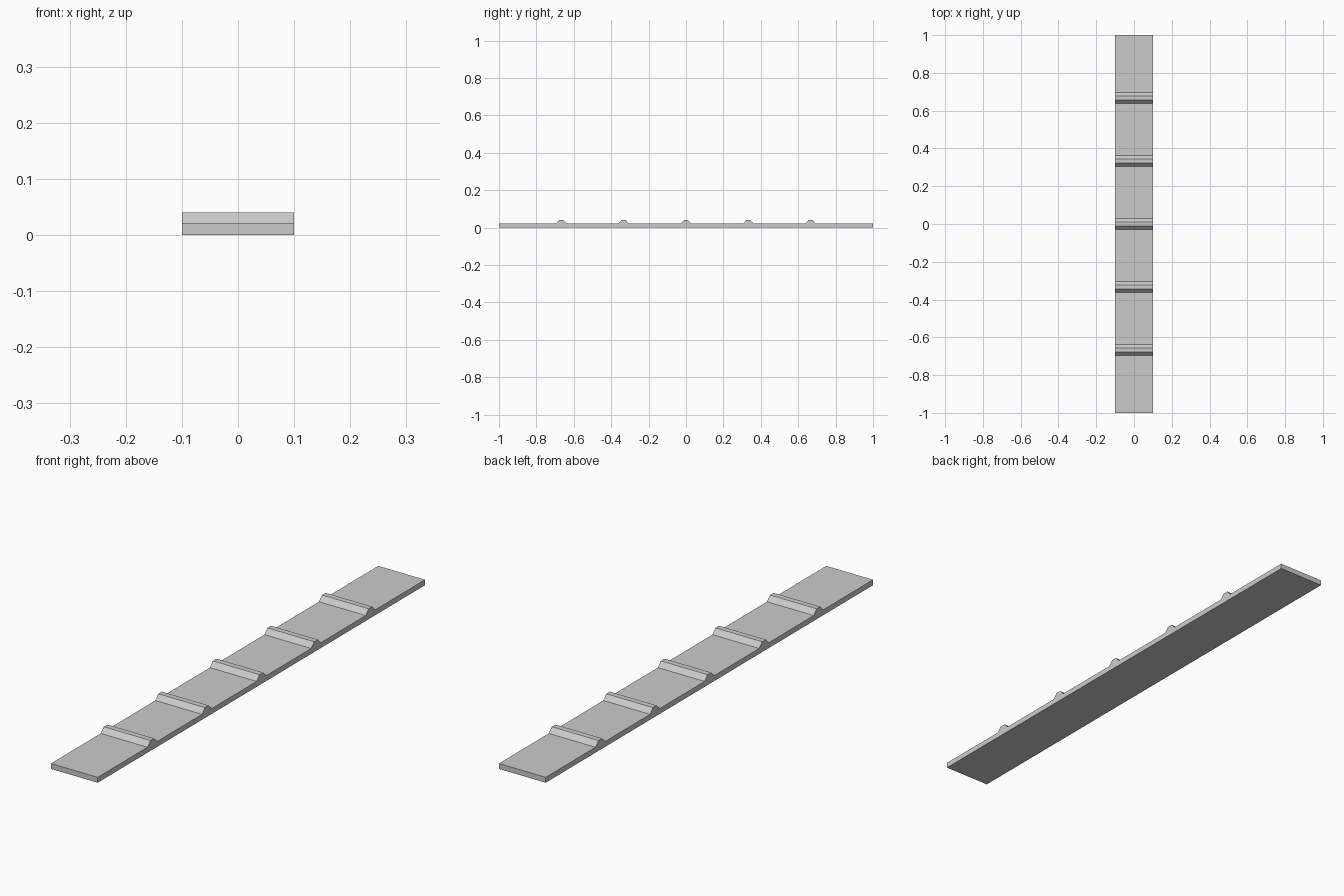
import bpy, bmesh

if "Cube" in bpy.data.objects:
    bpy.data.objects.remove(bpy.data.objects["Cube"])

W, L, T = 0.1, 1.0, 0.021   # half width, half length, board thickness
H = 0.04                    # ridge top height
BASE, CROWN = 0.029, 0.011  # ridge half widths at foot and top

# Side profile of the ridged plank, in (y, z)
profile = [(-L, 0), (L, 0), (L, T)]
for i in (2, 1, 0, -1, -2):
    c = i / 3
    profile += [(c + BASE, T), (c + CROWN, H), (c - CROWN, H), (c - BASE, T)]
profile.append((-L, T))

# Extrude the profile across the width
bm = bmesh.new()
face = bm.faces.new([bm.verts.new((-W, y, z)) for y, z in profile])
ext = bmesh.ops.extrude_face_region(bm, geom=[face])
moved = [g for g in ext["geom"] if isinstance(g, bmesh.types.BMVert)]
bmesh.ops.translate(bm, verts=moved, vec=(2 * W, 0, 0))
bmesh.ops.recalc_face_normals(bm, faces=bm.faces)

mesh = bpy.data.meshes.new("ridged_plank")
bm.to_mesh(mesh)
bm.free()
plank = bpy.data.objects.new("ridged_plank", mesh)
bpy.context.collection.objects.link(plank)
